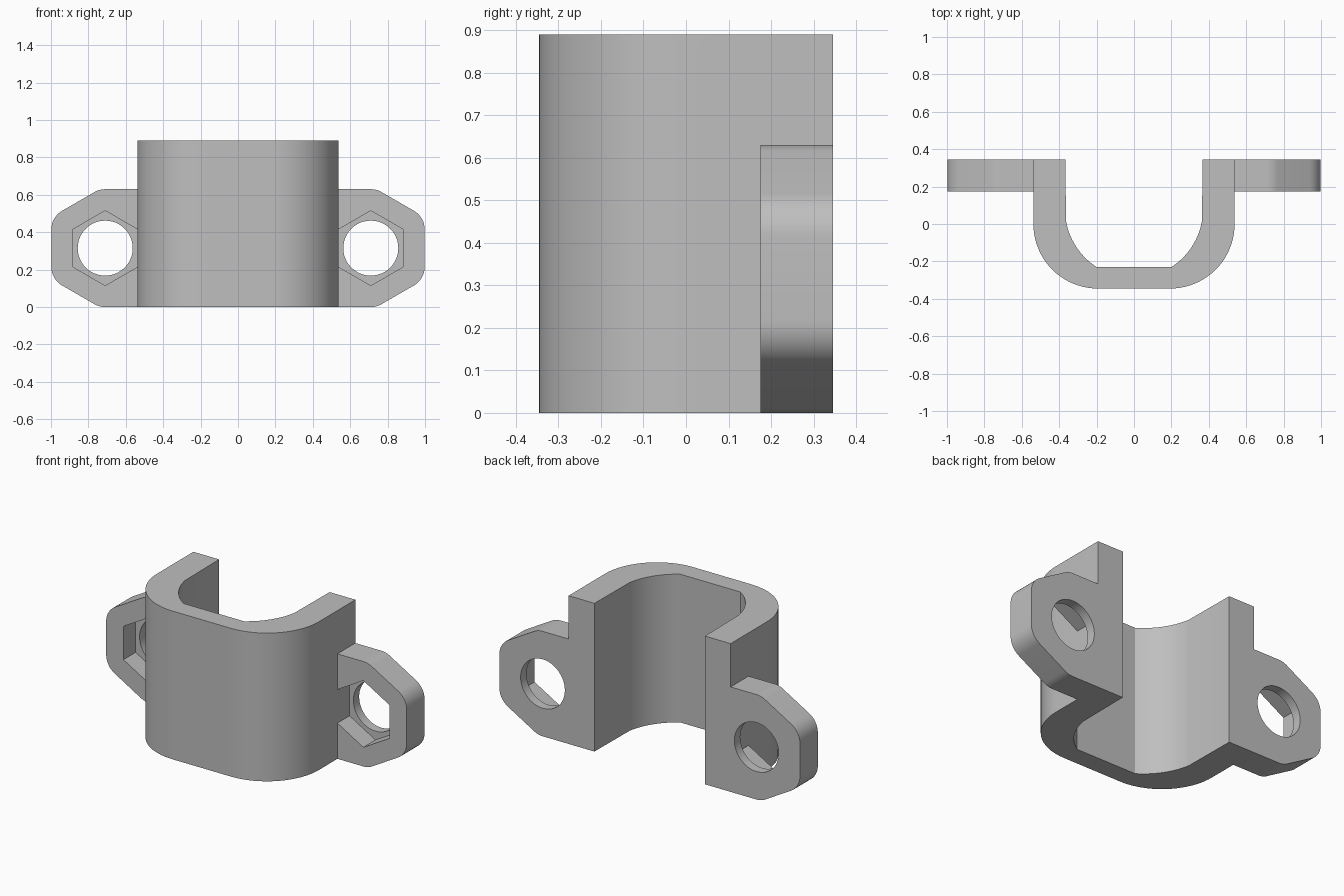
import bpy, bmesh
from math import sin, cos, radians, atan2, degrees
from mathutils import Vector

cube = bpy.data.objects.get("Cube")
if cube:
    bpy.data.objects.remove(cube, do_unlink=True)

grey = bpy.data.materials.new("plain grey")
grey.use_nodes = True
colour = (0.52, 0.52, 0.52, 1)
grey.diffuse_color = colour
grey.node_tree.nodes["Principled BSDF"].inputs["Base Color"].default_value = colour


def arc(cx, cy, r, start, end, steps):
    angles = [radians(start + (end - start) * i / steps) for i in range(steps + 1)]
    return [(cx + r * cos(a), cy + r * sin(a)) for a in angles]


def prism(name, outline, place, direction):
    """Extrude a closed outline; place maps its 2D points into space."""
    bm = bmesh.new()
    face = bm.faces.new([bm.verts.new(place(*p)) for p in outline])
    new = bmesh.ops.extrude_face_region(bm, geom=[face])["geom"]
    moved = [v for v in new if isinstance(v, bmesh.types.BMVert)]
    bmesh.ops.translate(bm, verts=moved, vec=Vector(direction))
    bmesh.ops.recalc_face_normals(bm, faces=bm.faces)
    mesh = bpy.data.meshes.new(name)
    bm.to_mesh(mesh)
    bm.free()
    obj = bpy.data.objects.new(name, mesh)
    bpy.context.collection.objects.link(obj)
    mesh.materials.append(grey)
    return obj


def combine(target, other, operation):
    """Apply a boolean and discard the helper."""
    mod = target.modifiers.new("combine", 'BOOLEAN')
    mod.operation, mod.object, mod.solver = operation, other, 'EXACT'
    bpy.context.view_layer.objects.active = target
    bpy.ops.object.modifier_apply(modifier=mod.name)
    bpy.data.objects.remove(other, do_unlink=True)


WALL, BACK, FRONT, HEIGHT = 0.538, 0.345, 0.175, 0.89

# U-shaped saddle: right half of the outside and inside, then mirrored
outer = [(WALL, BACK)] + arc(WALL - 0.345, 0, 0.345, 0, -90, 20)
corner = degrees(atan2(-0.31, 0.2))
inner = [(0.367, BACK)] + arc(0, 0.08, 0.369, -10, corner, 14)


def flip(points):
    return [(-x, y) for x, y in reversed(points)]


profile = outer + flip(outer) + [(-x, y) for x, y in inner] + inner[::-1]
clamp = prism("saddle_clamp", profile, lambda x, y: (x, y, 0), (0, 0, HEIGHT))

# Mounting ears: rounded hexagon outline, nut pocket in front, bolt hole through
HX, HZ, HEX, RIM = 0.71, 0.315, 0.2, 0.115
for side in (1, -1):
    outline = [(0.45, 0)]
    for a in (-90, -30, 30, 90):
        x, z = arc(HX, HZ, HEX, a, a, 1)[0]
        first, last = max(a - 30, -90), min(a + 30, 90)
        outline += arc(x, z, RIM, first, last, 8)
    outline += [(0.45, HZ * 2)]

    def at_depth(y):
        return lambda x, z: (side * x, y, z)

    ear = prism("ear", outline, at_depth(FRONT), (0, BACK - FRONT, 0))
    pocket = prism("nut_pocket", arc(HX, HZ, HEX, -90, 210, 5),
                   at_depth(FRONT - 0.1), (0, 0.215, 0))
    hole = prism("bolt_hole", arc(HX, HZ, 0.147, 0, 352.5, 47),
                 at_depth(FRONT - 0.1), (0, 0.4, 0))
    combine(ear, pocket, 'DIFFERENCE')
    combine(ear, hole, 'DIFFERENCE')
    combine(clamp, ear, 'UNION')

# Smooth curves with crisp edges
bpy.ops.object.select_all(action='DESELECT')
clamp.select_set(True)
bpy.context.view_layer.objects.active = clamp
bpy.ops.object.shade_smooth_by_angle(angle=radians(25))
